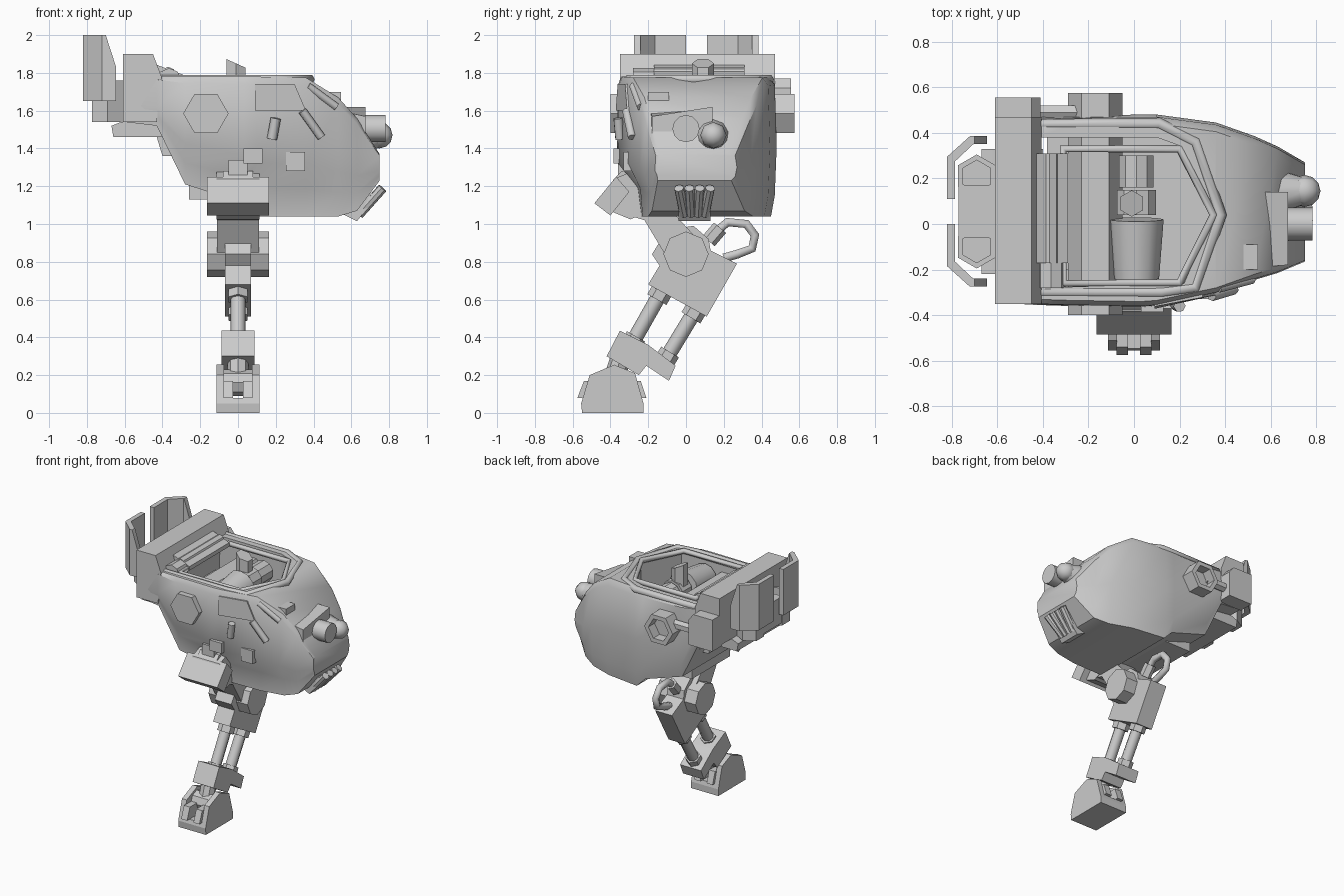
import bpy, bmesh, math
from mathutils import Vector, Matrix

if "Cube" in bpy.data.objects:
    bpy.data.objects.remove(bpy.data.objects["Cube"])


def finish(name, bm, smooth=None):
    bmesh.ops.recalc_face_normals(bm, faces=bm.faces)
    me = bpy.data.meshes.new(name)
    bm.to_mesh(me)
    bm.free()
    ob = bpy.data.objects.new(name, me)
    bpy.context.collection.objects.link(ob)
    if smooth:
        for o in bpy.context.selected_objects:
            o.select_set(False)
        ob.select_set(True)
        bpy.context.view_layer.objects.active = ob
        bpy.ops.object.shade_smooth_by_angle(angle=math.radians(smooth))
    return ob


def loft(name, rings, smooth=None):
    bm = bmesh.new()
    vs = [[bm.verts.new(p) for p in r] for r in rings]
    n = len(rings[0])
    for a, b in zip(vs, vs[1:]):
        for i in range(n):
            bm.faces.new((a[i], a[(i + 1) % n], b[(i + 1) % n], b[i]))
    bm.faces.new(vs[0])
    bm.faces.new(vs[-1])
    return finish(name, bm, smooth)


def prism(name, pts, axis, a, b, smooth=None):
    """Extrude a 2D outline along x (y,z), y (x,z) or z (x,y)."""
    put = {'x': lambda p, t: (t, p[0], p[1]), 'y': lambda p, t: (p[0], t, p[1]),
           'z': lambda p, t: (p[0], p[1], t)}[axis]
    return loft(name, [[put(p, t) for p in pts] for t in (a, b)], smooth)


def box(name, x0, x1, y0, y1, z0, z1):
    return prism(name, [(x0, y0), (x1, y0), (x1, y1), (x0, y1)], 'z', z0, z1)


def rod(name, p, q, r, n=8, r2=None, smooth=None):
    p, q = Vector(p), Vector(q)
    rot = (q - p).to_track_quat('Z', 'Y').to_matrix().to_4x4()
    bm = bmesh.new()
    bmesh.ops.create_cone(bm, cap_ends=True, segments=n, radius1=r, radius2=r if r2 is None else r2,
                          depth=(q - p).length, matrix=Matrix.Translation((p + q) / 2) @ rot)
    return finish(name, bm, smooth)


def tube(name, pts, r, cyclic=False):
    cu = bpy.data.curves.new(name, 'CURVE')
    cu.dimensions = '3D'
    cu.bevel_depth, cu.bevel_resolution, cu.use_fill_caps = r, 1, True
    sp = cu.splines.new('POLY')
    sp.points.add(len(pts) - 1)
    for s, p in zip(sp.points, pts):
        s.co = (*p, 1)
    sp.use_cyclic_u = cyclic
    ob = bpy.data.objects.new(name, cu)
    bpy.context.collection.objects.link(ob)
    return ob


def cut(ob, cutter):
    m = ob.modifiers.new('cut', 'BOOLEAN')
    m.object, m.operation, m.solver = cutter, 'DIFFERENCE', 'EXACT'
    bpy.context.view_layer.objects.active = ob
    bpy.ops.object.modifier_apply(modifier='cut')
    bpy.data.objects.remove(cutter)


def ngon(cx, cy, r, n, start=0):
    return [(cx + r * math.cos(start + k * math.tau / n), cy + r * math.sin(start + k * math.tau / n)) for k in range(n)]


# Hull: sections along x: x, bottom, top, outer y-, outer y+, undercut on the leg side
rings = []
for x, b, t, y0, y1, k in [(-.60, 1.54, 1.78, -.35, .46, .01), (-.43, 1.52, 1.78, -.36, .47, .02),
                           (-.28, 1.21, 1.78, -.365, .475, .06), (.03, 1.11, 1.78, -.37, .48, .12),
                           (.10, 1.04, 1.78, -.365, .48, .13), (.36, 1.04, 1.775, -.31, .445, .08),
                           (.53, 1.04, 1.67, -.25, .385, .05), (.63, 1.07, 1.56, -.22, .34, .04),
                           (.75, 1.23, 1.37, -.17, .27, .02)]:
    h = t - b
    rings.append([(x, y0 + k, b), (x, y0 + k * .85, b + h * .2), (x, y0 + .005, b + h * .38), (x, y0 + .01, t - h * .06),
                  (x, y0 + .03, t), (x, y1 - .04, t), (x, y1 - .01, t - h * .06), (x, y1, b + h * .5),
                  (x, y1 - .01, b + h * .15), (x, y1 - .03, b)])
hull = loft('hull', rings, 35)
opening = [(-.42, -.28), (.22, -.26), (.35, .04), (.21, .34), (.10, .38), (-.42, .38)]
cut(hull, prism('cockpit_cutter', opening, 'z', 1.42, 2))

# Cockpit rims and rear roll bar
tube('outer_rim', [(x, y, 1.765) for x, y in [(-.46, -.30), (.12, -.30), (.27, -.28), (.38, .04), (.27, .36),
                                           (.11, .44), (-.46, .44)]], .027, True)
tube('inner_rim', [(x, y, 1.77) for x, y in [(-.31, -.26), (.2, -.26), (.35, .04), (.2, .33), (-.31, .33)]], .02, True)
rod('roll_bar', (-.37, -.17, 1.79), (-.37, .31, 1.79), .042, 8)
rod('roll_bar_motor', (-.365, -.28, 1.76), (-.365, -.17, 1.76), .065, 8)

# Cockpit machinery
rod('console_drum', (.01, -.24, 1.63), (.01, .02, 1.65), .10, 12, .12, 40)
rod('console_ring', (.01, .04, 1.66), (.01, .15, 1.66), .09, 10)
rod('console_neck', (.01, .16, 1.66), (.01, .30, 1.66), .08, 10)
knob = ngon(-.01, .09, .058, 6, math.pi / 6)
loft('console_knob', [[(x, y, z + s * (x + .01)) for x, y in knob] for z, s in ((1.66, 0), (1.85, -.45))])

# Hexagonal cross beam with open end socket
beam = prism('arm_socket', ngon(-.17, 1.585, .12, 6), 'y', -.40, .575)
cut(beam, prism('socket_cutter', ngon(-.17, 1.585, .085, 6), 'y', .50, .7))

# Rear deck, hexagonal exhausts with corner shields, and tail
deck = [(-.61, 1.54), (-.61, 1.9), (-.45, 1.9), (-.405, 1.78), (-.43, 1.54)]
prism('rear_deck', deck, 'y', -.35, .47)
prism('deck_fairing', [(-.45, 1.85), (-.29, 1.79), (-.29, 1.76), (-.45, 1.76)], 'y', -.17, .31)
shield = [(-.82, .055), (-.82, .24), (-.72, .33), (-.645, .33), (-.645, .295), (-.705, .295), (-.785, .22), (-.785, .055)]
for side, s in (('right', -1), ('left', 1)):
    c = .055
    lo, mid = ([(x, c + s * y, z) for x, y in shield] for z in (1.65, 1.83))
    hi = [(min(x, -.70), c + s * y, 2.0) for x, y in shield]
    loft(side + '_exhaust_shield', [lo, mid, hi], 40)
    pipe = prism(side + '_exhaust', ngon(-.69, c + s * .155, .095, 6, math.pi / 6), 'z', 1.54, 1.76)
    cut(pipe, prism('exhaust_cutter', ngon(-.69, c + s * .155, .07, 6, math.pi / 6), 'z', 1.68, 1.9))
box('tail_block', -.77, -.60, -.06, .17, 1.56, 1.76)
prism('tail_underside', [(-.62, 1.54), (-.67, 1.52), (-.66, 1.46), (-.40, 1.46), (-.40, 1.54)], 'y', -.22, .33)
prism('belly_step', [(-.43, 1.46), (-.40, 1.36), (-.27, 1.36), (-.27, 1.46)], 'y', -.2, .3)
box('belly_block', -.26, .05, -.16, .30, 1.13, 1.3)
prism('side_pack', [(-.61, 1.53), (-.41, 1.53), (-.41, 1.72), (-.45, 1.77), (-.61, 1.77)], 'y', .44, .555)
rod('side_pack_pipe', (-.42, .49, 1.62), (-.24, .49, 1.62), .035, 6)

# Nose gun, sensor ball and little lamp
loft('gun_housing', [[(.44, -.17, 1.45), (.44, .10, 1.45), (.44, .10, 1.6), (.44, -.17, 1.6)],
                     [(.53, -.19, 1.43), (.53, .14, 1.43), (.53, .14, 1.62), (.53, -.19, 1.6)],
                     [(.675, -.18, 1.44), (.675, .14, 1.41), (.675, .14, 1.62), (.675, -.18, 1.57)]])
rod('gun_barrel', (.66, 0, 1.505), (.782, 0, 1.505), .072, 12, smooth=40)
bm = bmesh.new()
bmesh.ops.create_uvsphere(bm, u_segments=8, v_segments=6, radius=.07,
                          matrix=Matrix.Translation((.748, .145, 1.47)) @ Matrix.Rotation(math.pi / 2, 4, 'Y'))
finish('sensor_ball', bm, 50)
rod('sensor_base', (.58, .14, 1.45), (.75, .145, 1.47), .12, 10, .06, 40)
box('brow_lamp', .44, .545, -.20, -.09, 1.63, 1.70)

# Chin nozzle block with fanned tubes
prism('chin_block', [(.54, 1.06), (.63, 1.015), (.73, 1.14), (.66, 1.22)], 'y', -.04, .13)
for i in range(4):
    k = i - 1.5
    rod('chin_tube_%d' % i, (.64, .045 + k * .036, 1.05), (.765, .045 + k * .055, 1.19), .026, 8)

# Right side details: window hood, rods, boxes
hood = [[(.09, -.372, 1.6), (.36, -.312, 1.6), (.30, -.322, 1.74), (.09, -.362, 1.74)],
        [(.09, -.342, 1.6), (.36, -.262, 1.6), (.30, -.272, 1.74), (.09, -.322, 1.74)]]
loft('window_hood', hood)
tube('side_rod', [(.18, -.35, 1.45), (.20, -.36, 1.56)], .027)
tube('brace_rod', [(.34, -.315, 1.60), (.44, -.285, 1.46)], .024)
tube('brow_rod', [(.37, -.28, 1.73), (.52, -.24, 1.62)], .022)
box('side_lamp', .255, .355, -.33, -.22, 1.28, 1.38)
box('side_hatch', .03, .13, -.385, -.28, 1.32, 1.40)

# Hip: joint drum, tilted outer plate, bracket
rod('hip_joint', (-.115, -.295, 1.15), (.115, -.295, 1.15), .125, 8)
prism('hip_plate', [(-.485, 1.11), (-.37, 1.25), (-.30, 1.17), (-.40, 1.045)], 'x', -.165, .165)
prism('hip_bracket', [(-.37, 1.25), (-.34, 1.28), (-.24, 1.28), (-.22, 1.1), (-.35, 1.06)], 'x', -.08, .08)
box('hip_mount', -.05, .05, -.36, -.22, 1.2, 1.34)

# Thigh and knee
prism('thigh', [(-.24, 1.25), (-.35, 1.06), (-.22, 1.02), (-.10, .82), (.06, .92)], 'x', -.11, .11)
rod('knee_joint', (-.165, 0, .84), (.165, 0, .84), .12, 8)
prism('knee_block', [(-.18, .84), (-.10, .97), (.04, .99), (.12, .92), (.13, .86), (.27, .79), (.11, .51), (-.20, .68),
                     (-.14, .78)], 'x', -.07, .07)
tube('knee_pipe', [(0, y, z) for y, z in [(.15, .95), (.22, 1.01), (.32, 1.0), (.365, .94), (.35, .87), (.27, .84),
                                          (.20, .82)]], .027)
rod('pipe_collar', (0, .12, .91), (0, .18, .98), .042, 6)

# Shin pistons
for name, p, q in (('rear_piston', (.06, .56), (-.11, .28)), ('front_piston', (-.12, .66), (-.29, .36))):
    P, Q = Vector((0, *p)), Vector((0, *q))
    rod(name, P, Q, .04, 8, smooth=50)
    rod(name + '_upper_collar', P, P.lerp(Q, .2), .058, 6)
    rod(name + '_lower_collar', P.lerp(Q, .85), Q, .055, 6)

# Ankle and slotted foot with end guards
prism('ankle_block', [(-.35, .435), (-.42, .30), (-.25, .20), (-.21, .25), (-.09, .17), (-.055, .25), (-.16, .33),
                      (-.20, .36)], 'x', -.088, .088)
rod('ankle_strut', (0, -.33, .34), (0, -.39, .15), .055, 8)
rod('ankle_joint', (-.1, -.39, .16), (.1, -.39, .16), .07, 8)
outline = [(-.55, 0), (-.555, .05), (-.51, .20), (-.38, .255), (-.27, .21), (-.225, .05), (-.225, 0)]
foot = prism('foot', outline, 'x', -.115, .115)
cut(foot, box('foot_slot_cutter', -.075, .075, -.7, -.1, .08, .4))
for i, x in enumerate((-.052, .052)):
    prism('toe_guard_%d' % i, [(-.575, .08), (-.54, .17), (-.24, .17), (-.21, .08)], 'x', x - .025, x + .025)
